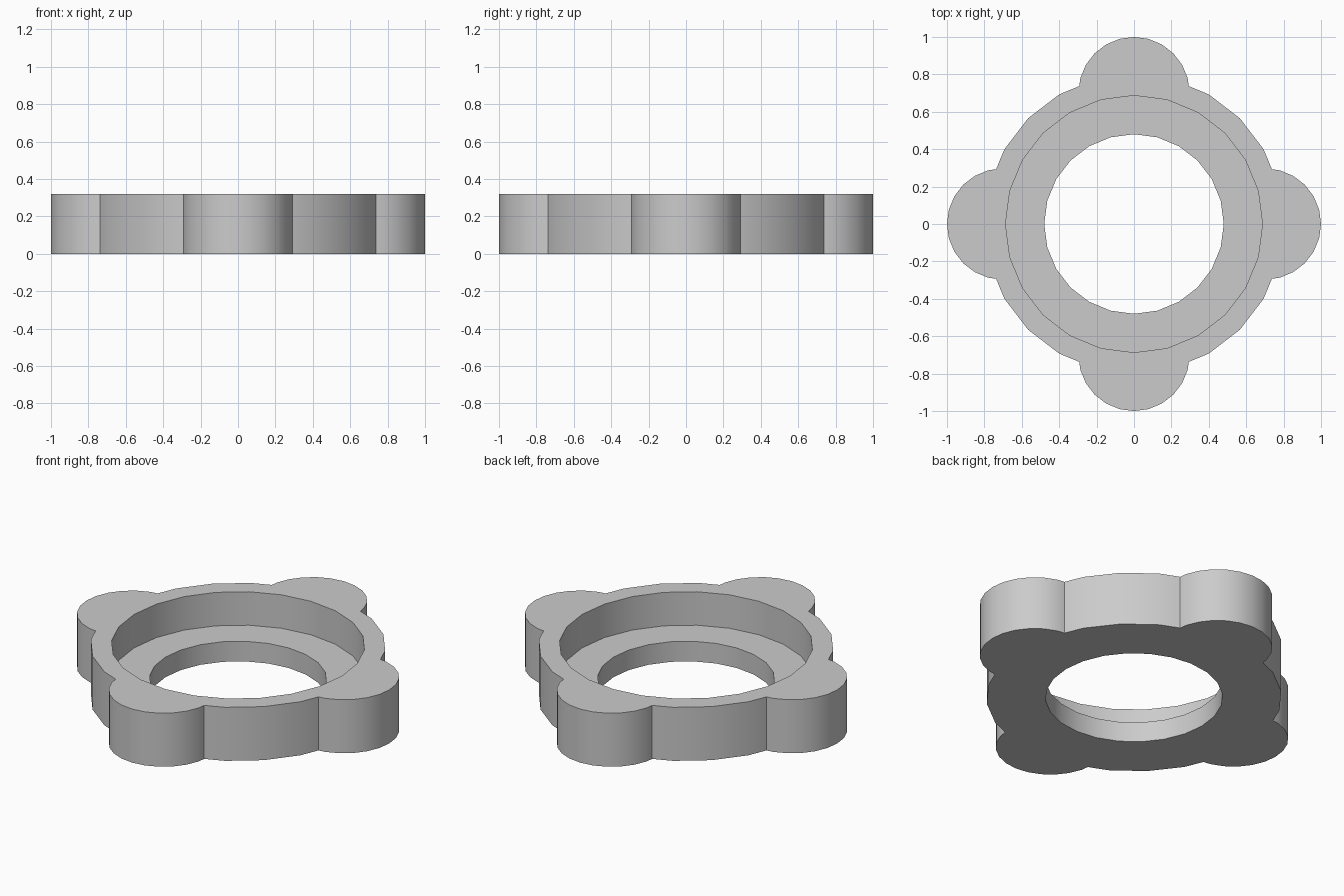
import bpy
import bmesh
from math import radians
from mathutils import Vector, Matrix
from mathutils.geometry import intersect_line_line_2d

old = bpy.data.objects.get("Cube")
if old:
    bpy.data.objects.remove(old)

HEIGHT, STEP = 0.32, 0.12
RING, SEAT, BORE = 0.8, 0.687, 0.48
LOBE = 0.297
STEP_ANGLE = 15


def polar(radius, degrees, centre=(0, 0)):
    return Vector(centre) + Matrix.Rotation(radians(degrees), 2) @ Vector((radius, 0))


def circle(radius):
    return [polar(radius, a) for a in range(0, 360, STEP_ANGLE)]


def lobed_outline():
    """Ring outline with four round lobes, one quarter repeated."""
    centre = (1 - LOBE, 0)
    corner = intersect_line_line_2d(
        polar(LOBE, 75, centre), polar(LOBE, 90, centre),
        polar(RING, 15), polar(RING, 30))
    quarter = [Vector((corner.x, -corner.y))]
    quarter += [polar(LOBE, a, centre) for a in range(-75, 90, STEP_ANGLE)]
    quarter += [corner] + [polar(RING, a) for a in (30, 45, 60)]
    return [Matrix.Rotation(radians(90 * q), 2) @ p for q in range(4) for p in quarter]


bm = bmesh.new()


def loop(points, z):
    return [bm.verts.new((p.x, p.y, z)) for p in points]


def wall(low, high):
    for i in range(len(low)):
        j = (i + 1) % len(low)
        bm.faces.new((low[i], low[j], high[j], high[i]))


def cap(outer, inner):
    """Flat face between an outline and the hole inside it."""
    edges = []
    for ring in (outer, inner):
        for i, v in enumerate(ring):
            w = ring[(i + 1) % len(ring)]
            edges.append(bm.edges.get((v, w)) or bm.edges.new((v, w)))
    bmesh.ops.triangle_fill(bm, use_beauty=True, edges=edges)


# Outer wall, upper recess wall and lower bore wall
outer_low, outer_high = loop(lobed_outline(), 0), loop(lobed_outline(), HEIGHT)
seat_low, seat_high = loop(circle(SEAT), STEP), loop(circle(SEAT), HEIGHT)
bore_low, bore_high = loop(circle(BORE), 0), loop(circle(BORE), STEP)
wall(outer_low, outer_high)
wall(seat_low, seat_high)
wall(bore_low, bore_high)

# Top rim, recessed ledge and underside
cap(outer_high, seat_high)
cap(seat_low, bore_high)
cap(outer_low, bore_low)
bmesh.ops.recalc_face_normals(bm, faces=bm.faces)

mesh = bpy.data.meshes.new("lobed_ring")
bm.to_mesh(mesh)
bm.free()
ring = bpy.data.objects.new("lobed_ring", mesh)
bpy.context.collection.objects.link(ring)

# Plain grey material
grey = bpy.data.materials.new("light_grey")
grey.use_nodes = True
grey.diffuse_color = (0.6, 0.6, 0.6, 1)
grey.node_tree.nodes["Principled BSDF"].inputs["Base Color"].default_value = (0.6, 0.6, 0.6, 1)
mesh.materials.append(grey)

# Smooth round walls, sharp corners
bpy.ops.object.select_all(action='DESELECT')
ring.select_set(True)
bpy.context.view_layer.objects.active = ring
bpy.ops.object.shade_smooth_by_angle(angle=radians(30))
